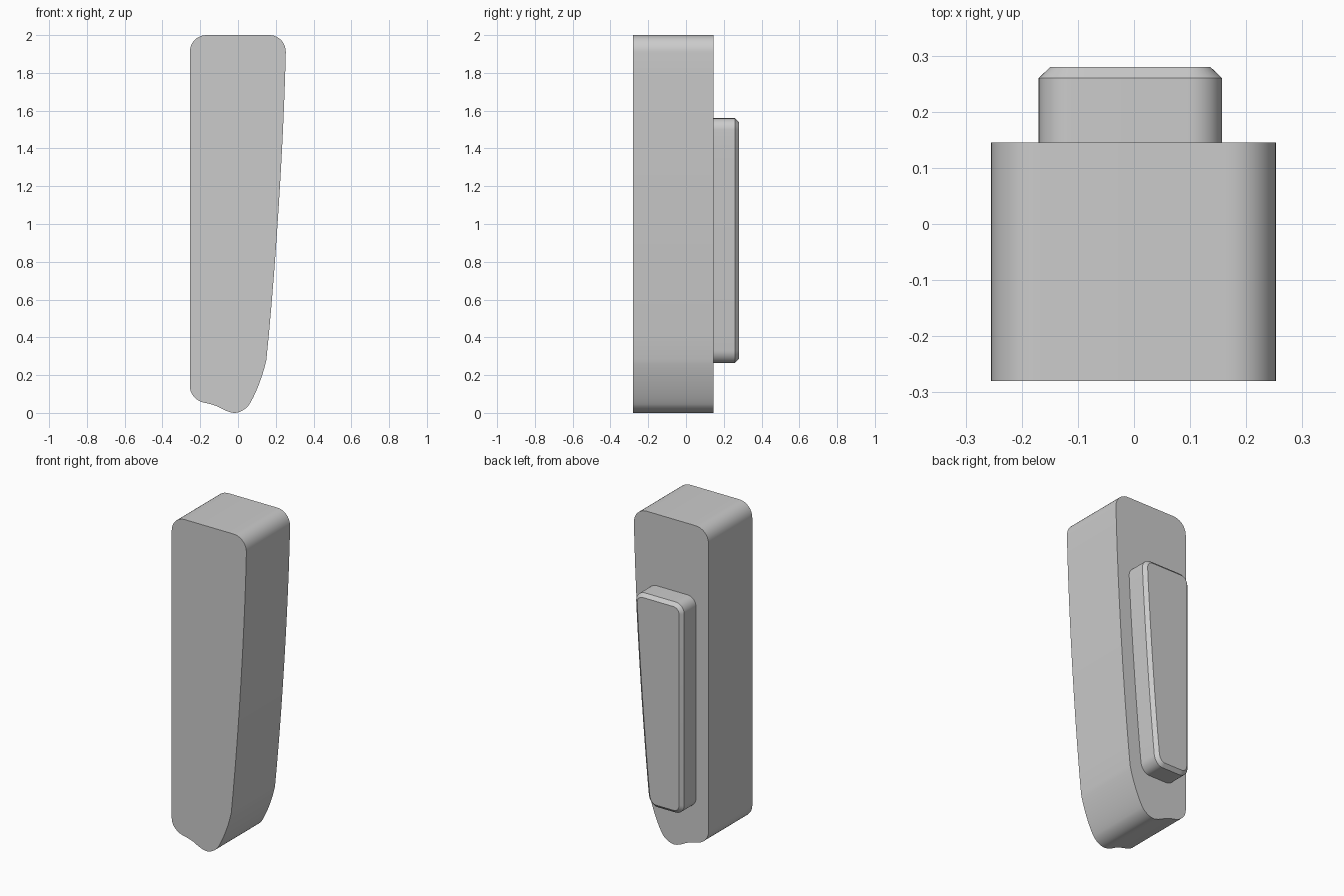
import bpy
import bmesh
from mathutils import Vector

cube = bpy.data.objects.get("Cube")
if cube:
    bpy.data.objects.remove(cube, do_unlink=True)

# Single light grey finish
grey = bpy.data.materials.new("light_grey")
grey.use_nodes = True
colour = (0.6, 0.6, 0.6, 1)
grey.diffuse_color = colour
grey.node_tree.nodes["Principled BSDF"].inputs["Base Color"].default_value = colour


def trace(start, path, steps=10, weight=0.75):
    """Outline in x, z: each step is (end,) for a line or (control, end) for a conic arc."""
    points = [Vector(start)]
    for step in path:
        a, end = points[-1].copy(), Vector(step[-1])
        if len(step) == 1:
            points.append(end)
            continue
        ctrl = Vector(step[0])
        for i in range(1, steps + 1):
            t = i / steps
            p, q, r = (1 - t) ** 2, 2 * weight * t * (1 - t), t * t
            points.append((a * p + ctrl * q + end * r) / (p + q + r))
    if (points[-1] - points[0]).length < 1e-5:
        points.pop()
    return points


def inset(points, distance):
    """Move a clockwise outline inwards along its mitred normals."""
    result = []
    for i, p in enumerate(points):
        d1 = (p - points[i - 1]).normalized()
        d2 = (points[(i + 1) % len(points)] - p).normalized()
        n1, n2 = Vector((d1.y, -d1.x)), Vector((d2.y, -d2.x))
        result.append(p + (n1 + n2) * distance / (1 + n1.dot(n2)))
    return result


def loft(name, sections):
    """Skin matching outlines placed at increasing y and cap both ends."""
    bm = bmesh.new()
    rings = [[bm.verts.new((p.x, y, p.y)) for p in outline] for y, outline in sections]
    for low, high in zip(rings, rings[1:]):
        for i in range(len(low)):
            j = (i + 1) % len(low)
            bm.faces.new((low[i], low[j], high[j], high[i]))
    bm.faces.new(rings[0])
    bm.faces.new(rings[-1])
    bmesh.ops.recalc_face_normals(bm, faces=bm.faces)
    mesh = bpy.data.meshes.new(name)
    bm.to_mesh(mesh)
    bm.free()
    mesh.materials.append(grey)
    obj = bpy.data.objects.new(name, mesh)
    bpy.context.collection.objects.link(obj)
    bpy.ops.object.select_all(action="DESELECT")
    obj.select_set(True)
    bpy.context.view_layer.objects.active = obj
    bpy.ops.object.shade_smooth_by_angle(angle=0.5)
    return obj


# Main block: straight side, bowed side and wavy foot
body_outline = trace((-0.165, 2), [
    ((0.165, 2),),
    ((0.253, 2), (0.253, 1.91)),
    ((0.235, 1.1), (0.15, 0.28)),
    ((0.12, 0.14), (0.06, 0.045)),
    ((0.03, 0), (-0.02, 0)),
    ((-0.05, 0), (-0.1, 0.03)),
    ((-0.13, 0.045), (-0.175, 0.053)),
    ((-0.255, 0.068), (-0.255, 0.14)),
    ((-0.255, 1.91),),
    ((-0.255, 2), (-0.165, 2)),
])
loft("body", [(-0.28, body_outline), (0.145, body_outline)])

# Raised pad on the back with a chamfered rim
pad_outline = trace((-0.11, 1.56), [
    ((0.097, 1.56),),
    ((0.157, 1.56), (0.157, 1.5)),
    ((0.128, 0.9), (0.071, 0.33)),
    ((0.065, 0.265), (0.01, 0.265)),
    ((-0.11, 0.265),),
    ((-0.17, 0.265), (-0.17, 0.325)),
    ((-0.17, 1.5),),
    ((-0.17, 1.56), (-0.11, 1.56)),
])
loft("back_pad", [(0.14, pad_outline), (0.26, pad_outline), (0.28, inset(pad_outline, 0.021))])
